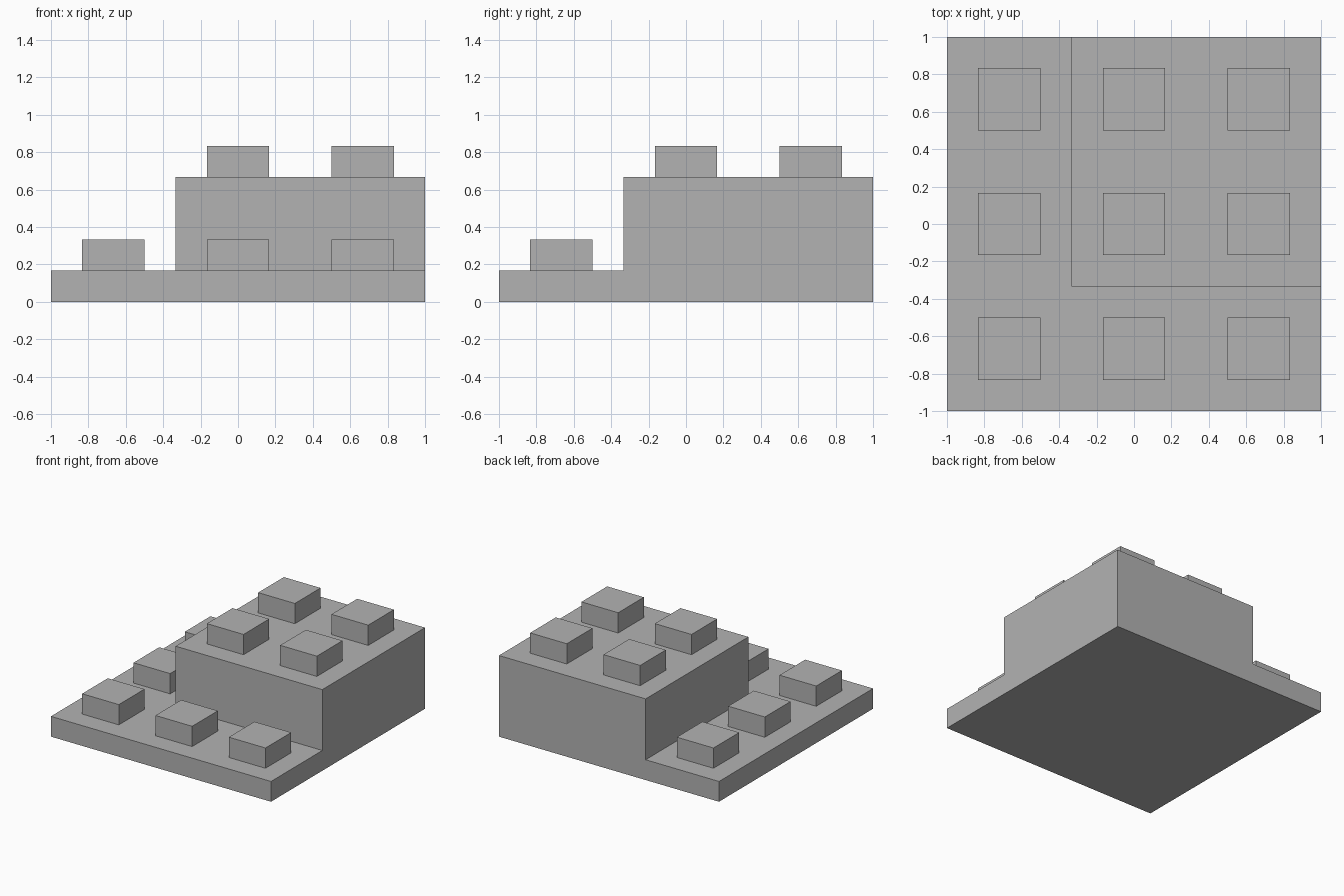
import bpy
import bmesh
from mathutils import Matrix, Vector

if "Cube" in bpy.data.objects:
    bpy.data.objects.remove(bpy.data.objects["Cube"], do_unlink=True)

CELL = 2 / 3            # one grid square
UNIT = CELL / 4         # plate thickness and stud height
BLOCK_TOP = CELL        # top of the raised block

grey = bpy.data.materials.new("plain_grey")
grey.use_nodes = True
grey.diffuse_color = (0.45, 0.45, 0.45, 1)
grey.node_tree.nodes["Principled BSDF"].inputs["Base Color"].default_value = (0.45, 0.45, 0.45, 1)


def add_box(bm, size, bottom_centre):
    centre = Vector(bottom_centre) + Vector((0, 0, size[2] / 2))
    bmesh.ops.create_cube(bm, size=1, matrix=Matrix.LocRotScale(centre, None, Vector(size)))


def finish(bm, name):
    mesh = bpy.data.meshes.new(name)
    bm.to_mesh(mesh)
    bm.free()
    mesh.materials.append(grey)
    obj = bpy.data.objects.new(name, mesh)
    bpy.context.collection.objects.link(obj)


# Stepped base: a flat plate with its back left quarter raised into a block
bm = bmesh.new()
add_box(bm, (2, 2, UNIT), (0, 0, 0))
for axis in (Vector((1, 0, 0)), Vector((0, 1, 0))):
    bmesh.ops.bisect_plane(bm, geom=bm.verts[:] + bm.edges[:] + bm.faces[:],
                           plane_co=axis * (-CELL / 2), plane_no=axis)
bm.normal_update()
raised = [f for f in bm.faces if f.normal.z > 0.5
          and min(f.calc_center_median().xy) > 0]
result = bmesh.ops.extrude_face_region(bm, geom=raised)
bmesh.ops.delete(bm, geom=[f for f in raised if f.is_valid], context='FACES_ONLY')
for v in result["geom"]:
    if isinstance(v, bmesh.types.BMVert):
        v.co.z = BLOCK_TOP
bmesh.ops.dissolve_limit(bm, angle_limit=0.01, verts=bm.verts[:], edges=bm.edges[:])
bmesh.ops.recalc_face_normals(bm, faces=bm.faces[:])
finish(bm, "stepped_base")

# Square studs, one in the middle of each grid square
for col in (-1, 0, 1):
    for row in (-1, 0, 1):
        on_block = min(col, row) >= 0
        bm = bmesh.new()
        add_box(bm, (CELL / 2, CELL / 2, UNIT),
                (col * CELL, row * CELL, BLOCK_TOP if on_block else UNIT))
        bm.normal_update()
        hidden = [f for f in bm.faces if f.normal.z < -0.5]
        bmesh.ops.delete(bm, geom=hidden, context='FACES_ONLY')
        finish(bm, "block_stud" if on_block else "plate_stud")
